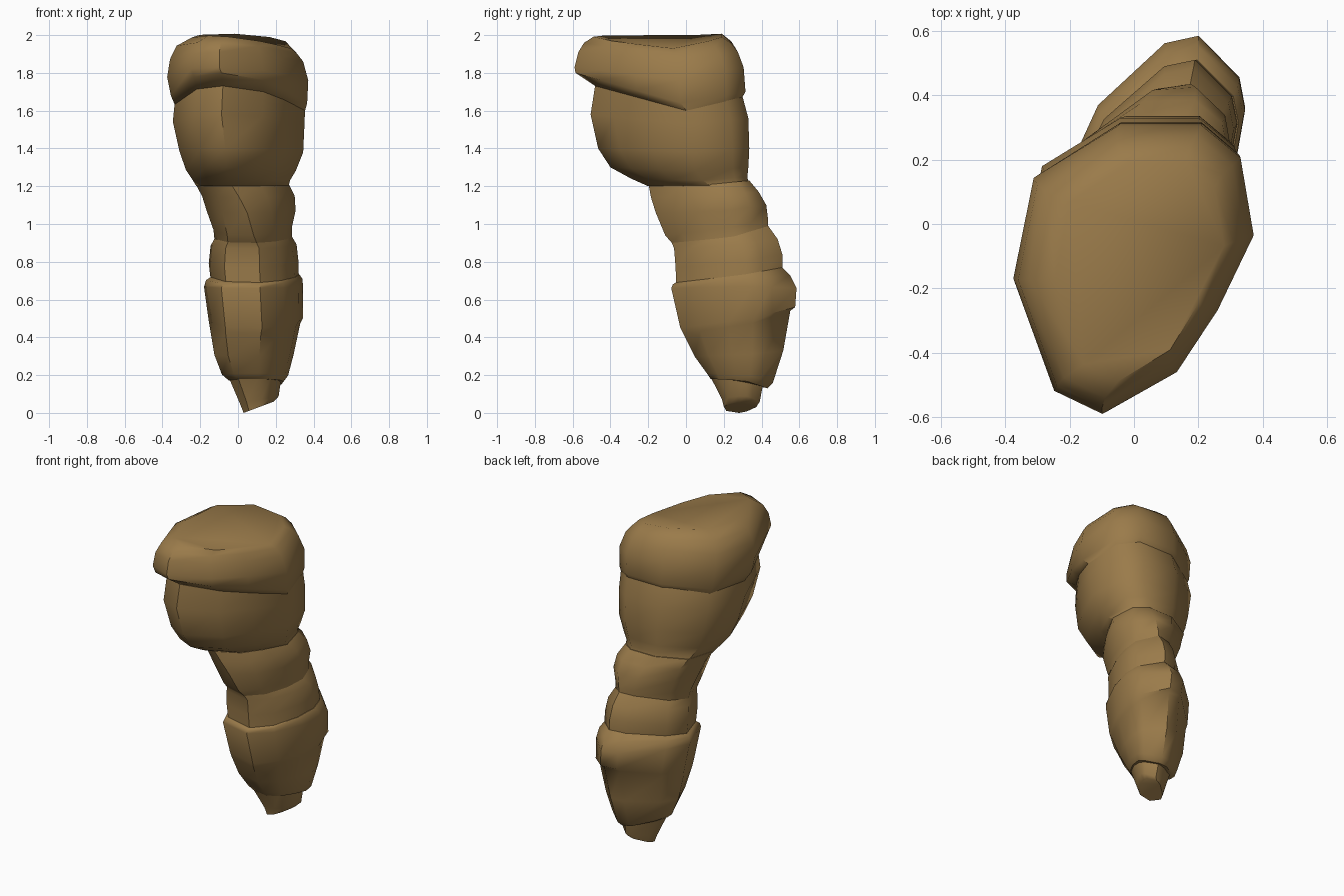
import bpy, bmesh, math

skin = bpy.data.materials.new("warm_brown")
skin.diffuse_color = (0.325, 0.198, 0.069, 1)

# ten-sided outlines in a -1..1 box, starting at the front and running round the right side
UPPER = [(-.26, -1), (.36, -.71), (.70, -.28), (1, .24), (.89, .78),
         (.57, 1), (-.13, 1), (-.83, .64), (-1, -.06), (-.66, -.84)]
LOWER = [(.13, -1), (.6, -.68), (.9, -.15), (1, .3), (.93, .6),
         (.45, 1), (.05, .93), (-.74, .35), (-1, -.1), (-.65, -.85)]


def ring_points(zf, zm, zb, x0, x1, y0, y1, tilt=0):
    """Outline fitted to a box; heights given at front, side and back."""
    t = min(1, max(0, (zm - 0.9) / 0.3))
    pts = []
    for (a, b), (c, d) in zip(LOWER, UPPER):
        u, v = a + (c - a) * t, b + (d - b) * t
        k = (v - .24) / 1.24 if v < .24 else (v - .24) / .76
        z = zm + (zf - zm) * -k if k < 0 else zm + (zb - zm) * k
        pts.append(((x0 + x1) / 2 + u * (x1 - x0) / 2,
                    (y0 + y1) / 2 + v * (y1 - y0) / 2, z + tilt * u))
    return pts


def loft(name, rings):
    bm = bmesh.new()
    loops = [[bm.verts.new(p) for p in ring_points(*r)] for r in rings]
    for a, b in zip(loops, loops[1:]):
        for i in range(len(a)):
            j = (i + 1) % len(a)
            bm.faces.new((a[i], a[j], b[j], b[i]))
    bm.faces.new(loops[0][::-1])
    bm.faces.new(loops[-1])
    bmesh.ops.recalc_face_normals(bm, faces=bm.faces)
    me = bpy.data.meshes.new(name)
    bm.to_mesh(me)
    bm.free()
    me.materials.append(skin)
    ob = bpy.data.objects.new(name, me)
    bpy.context.collection.objects.link(ob)
    bpy.ops.object.select_all(action='DESELECT')
    ob.select_set(True)
    bpy.context.view_layer.objects.active = ob
    bpy.ops.object.shade_smooth_by_angle(angle=math.radians(48))


# blunt tip
loft("tip", [
    (.03, .03, .03, .03, .19, .20, .38, .03),
    (.07, .07, .05, .01, .215, .19, .39, .02),
    (.19, .19, .16, -.05, .23, .13, .41)])

# bulging lower segment with a raised band
loft("lower_segment", [
    (.18, .17, .13, -.05, .24, .13, .43),
    (.21, .20, .16, -.085, .265, .11, .46),
    (.30, .31, .33, -.125, .295, .045, .515),
    (.42, .47, .54, -.15, .33, -.015, .552),
    (.45, .50, .56, -.155, .345, -.03, .578),
    (.66, .67, .66, -.18, .345, -.078, .585),
    (.68, .71, .73, -.17, .34, -.07, .55),
    (.69, .73, .77, -.145, .325, -.055, .51)])

# narrow ankle-like segment
loft("joint_segment", [
    (.68, .72, .76, -.145, .322, -.052, .51),
    (.77, .80, .84, -.155, .32, -.055, .51),
    (.87, .89, .92, -.145, .31, -.063, .485),
    (.90, .93, .99, -.125, .285, -.075, .435)])

# sloping middle segment
loft("middle_segment", [
    (.90, .93, .98, -.125, .285, -.075, .435),
    (.94, .98, 1.02, -.13, .285, -.11, .435),
    (1.06, 1.07, 1.10, -.165, .305, -.16, .425),
    (1.14, 1.15, 1.17, -.19, .30, -.185, .385),
    (1.22, 1.21, 1.23, -.225, .27, -.20, .335)])

# swollen upper segment
loft("upper_segment", [
    (1.20, 1.20, 1.22, -.22, .268, -.20, .33),
    (1.24, 1.23, 1.25, -.24, .275, -.29, .325),
    (1.30, 1.28, 1.30, -.275, .305, -.40, .33),
    (1.40, 1.38, 1.40, -.31, .345, -.465, .335),
    (1.58, 1.53, 1.56, -.345, .352, -.505, .33),
    (1.74, 1.61, 1.68, -.335, .355, -.48, .298)])

# overhanging cuff with a tilted, slightly lower right side of the top
loft("cuff", [
    (1.73, 1.60, 1.67, -.335, .355, -.48, .298),
    (1.80, 1.64, 1.70, -.355, .366, -.585, .315),
    (1.83, 1.76, 1.83, -.375, .372, -.59, .305),
    (1.91, 1.86, 1.91, -.36, .345, -.57, .275),
    (1.955, 1.92, 1.965, -.325, .31, -.54, .24, -.015),
    (1.985, 1.955, 2.004, -.245, .28, -.49, .19, -.025)])
